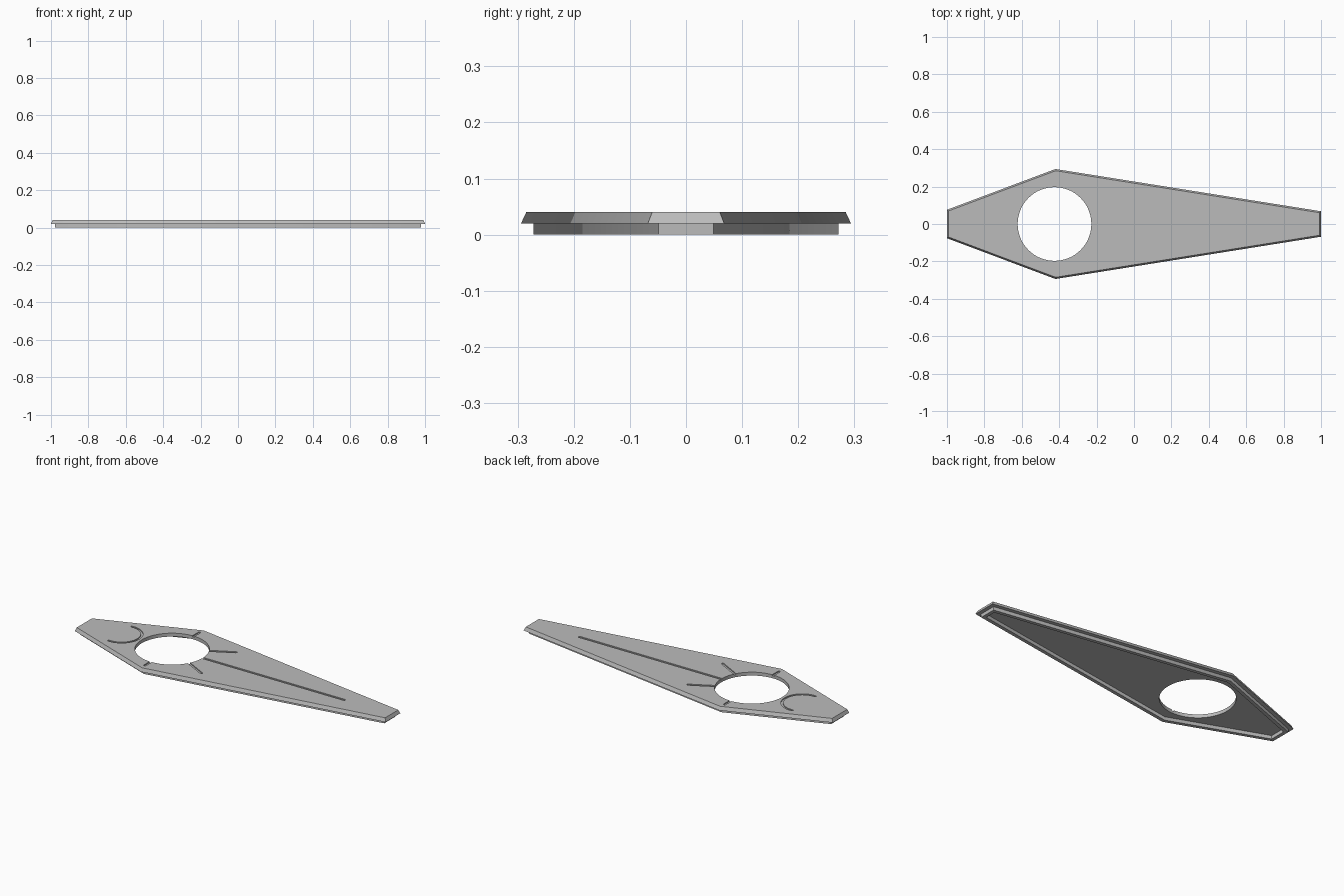
import bpy, bmesh
from math import sin, cos, pi, radians
from mathutils import Vector
from mathutils.geometry import intersect_line_line_2d, intersect_line_line

if "Cube" in bpy.data.objects:
    bpy.data.objects.remove(bpy.data.objects["Cube"])

grey = bpy.data.materials.new("light grey")
grey.use_nodes = True
COLOUR = (0.5, 0.5, 0.5, 1)
grey.diffuse_color = COLOUR
grey.node_tree.nodes["Principled BSDF"].inputs["Base Color"].default_value = COLOUR

HOLE = Vector((-0.425, 0, 0))
HOLE_R = 0.197
TOP, STEP, GROOVE_Z = 0.04, 0.02, 0.034

half = [(1, 0.068), (-0.42, 0.294), (-1, 0.076)]
outline = [Vector((x, y, 0)) for x, y in half]
outline += [Vector((x, -y, 0)) for x, y in reversed(half)]


def inset(points, d):
    """Move every edge of a counter-clockwise outline inward by d."""
    edges = []
    for a, b in zip(points, points[1:] + points[:1]):
        t = (b - a).normalized()
        n = Vector((-t.y, t.x, 0)) * d
        edges.append((a + n, b + n))
    return [intersect_line_line(*edges[i - 1], *edges[i])[0] for i in range(len(edges))]


def make_object(name, bm):
    bmesh.ops.recalc_face_normals(bm, faces=bm.faces)
    mesh = bpy.data.meshes.new(name)
    bm.to_mesh(mesh)
    bm.free()
    mesh.materials.append(grey)
    obj = bpy.data.objects.new(name, mesh)
    bpy.context.collection.objects.link(obj)
    return obj


def stack(name, loops):
    """Closed solid through a list of (outline, height) rings."""
    bm = bmesh.new()
    rings = [[bm.verts.new((p.x, p.y, z)) for p in pts] for pts, z in loops]
    n = len(rings[0])
    for a, b in zip(rings, rings[1:]):
        for i in range(n):
            j = (i + 1) % n
            bm.faces.new((a[i], a[j], b[j], b[i]))
    bm.faces.new(rings[0])
    bm.faces.new(rings[-1])
    return make_object(name, bm)


def cut(target, cutter):
    mod = target.modifiers.new("cut", "BOOLEAN")
    mod.operation = "DIFFERENCE"
    mod.solver = "EXACT"
    mod.object = cutter
    bpy.context.view_layer.objects.active = target
    bpy.ops.object.modifier_apply(modifier=mod.name)
    bpy.data.objects.remove(cutter)


def groove(path, width):
    """Cutter that follows a path and has rounded ends."""
    left, right = [], []
    for i, p in enumerate(path):
        t = (path[min(i + 1, len(path) - 1)] - path[max(i - 1, 0)]).normalized()
        side = Vector((-t.y, t.x, 0)) * width / 2
        left.append(p + side)
        right.append(p - side)

    def cap(centre, start, steps=6):
        arm = start - centre
        turn = [pi * k / steps for k in range(1, steps)]
        return [centre + Vector((arm.x * cos(a) - arm.y * sin(a),
                                 arm.x * sin(a) + arm.y * cos(a), 0)) for a in turn]

    ring = right + cap(path[-1], right[-1]) + left[::-1] + cap(path[0], left[0])
    return stack("groove_cutter", [(ring, GROOVE_Z), (ring, TOP + 0.02)])


def polar(r, angle):
    return Vector((r * cos(angle), r * sin(angle), 0))


# Chamfered plate with a thin rim around the recessed underside
plate = stack("plate", [
    (inset(outline, 0.009), TOP),
    (outline, STEP),
    (inset(outline, 0.022), STEP),
    (inset(outline, 0.022), 0),
    (inset(outline, 0.042), 0),
    (inset(outline, 0.042), STEP),
])

# Round opening
circle = [HOLE + polar(HOLE_R, 2 * pi * k / 64) for k in range(64)]
cut(plate, stack("hole_cutter", [(circle, -0.1), (circle, 0.1)]))

# Grooves radiating from the opening: angle and outer radius
for angle, reach in [(0, 1.11), (28, 0.34), (-28, 0.34), (90, 0.25), (-90, 0.25)]:
    a = radians(angle)
    cut(plate, groove([HOLE + polar(0.15, a), HOLE + polar(reach, a)], 0.014))

# Half-round groove beside the opening
centre = HOLE + Vector((-0.325, 0, 0))
arc = [centre + polar(0.107, radians(a)) for a in range(-95, 96, 10)]
cut(plate, groove(arc, 0.012))

# Smooth the curved walls, keep the edges crisp
bpy.context.view_layer.objects.active = plate
plate.select_set(True)
bpy.ops.object.shade_smooth_by_angle(angle=radians(30))
